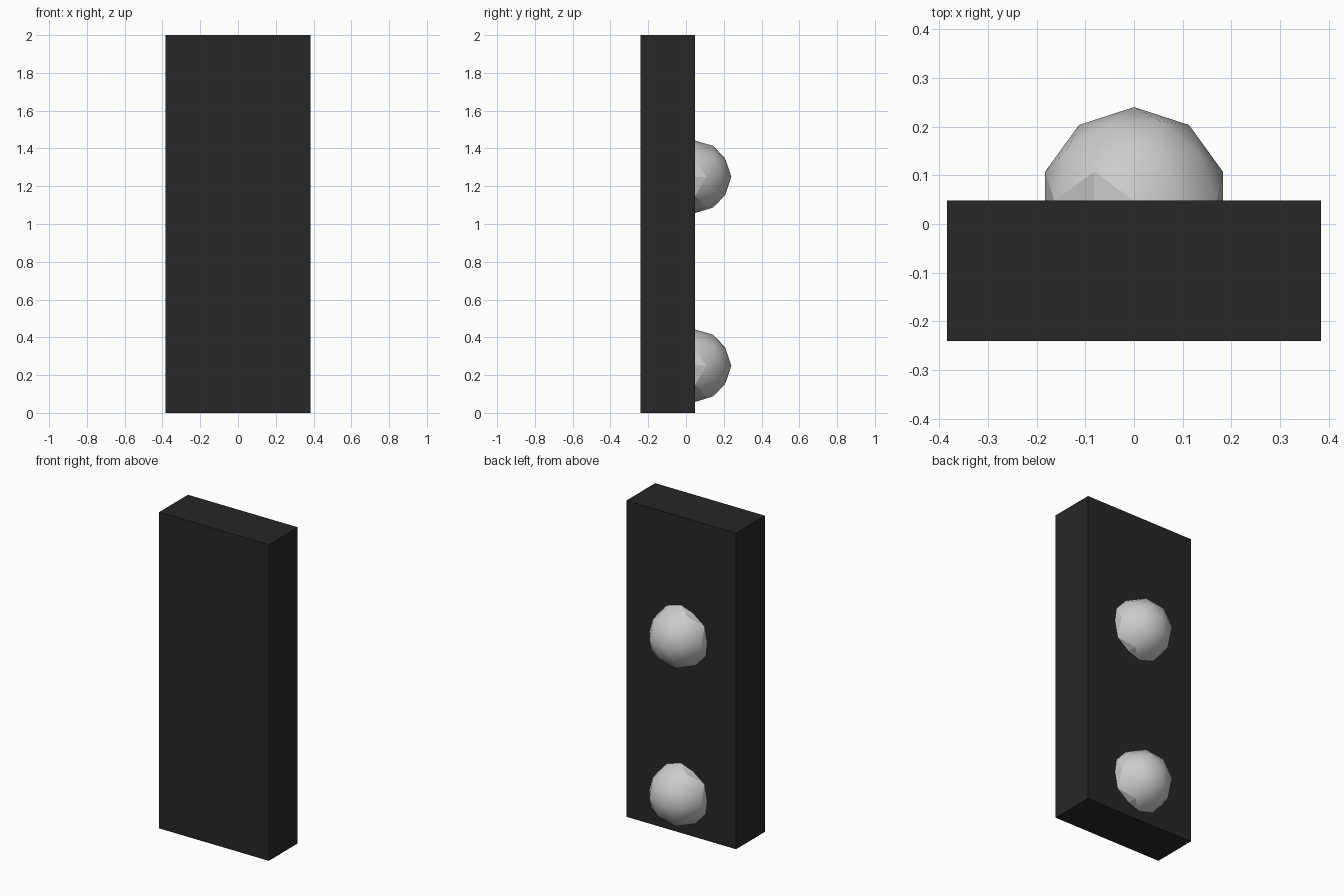
import bpy

if "Cube" in bpy.data.objects:
    bpy.data.objects.remove(bpy.data.objects["Cube"])

WIDTH, DEPTH, HEIGHT = 0.768, 0.288, 2.0
RADIUS = 0.192
BACK_Y = 0.048          # rear face of the slab, where the domes sit

dark = bpy.data.materials.new("dark")
dark.diffuse_color = (0.02, 0.02, 0.02, 1)
dark.use_nodes = True
dark.node_tree.nodes["Principled BSDF"].inputs["Base Color"].default_value = dark.diffuse_color

# Upright slab
bpy.ops.mesh.primitive_cube_add(size=1, location=(0, BACK_Y - DEPTH / 2, HEIGHT / 2))
slab = bpy.context.object
slab.name = "slab"
slab.scale = (WIDTH, DEPTH, HEIGHT)
bpy.ops.object.transform_apply(location=False, rotation=False, scale=True)
slab.data.materials.append(dark)


def add_knob(name, z):
    """Low-poly ball half sunk into the back; only its fully exposed faces are smooth."""
    bpy.ops.mesh.primitive_ico_sphere_add(subdivisions=2, radius=RADIUS,
                                          location=(0, BACK_Y, z))
    knob = bpy.context.object
    knob.name = name
    mesh = knob.data
    for face in mesh.polygons:
        face.use_smooth = all(mesh.vertices[i].co.y > -0.001 for i in face.vertices)


# Two knobs on the back
for name, z in (("lower_knob", 0.25), ("upper_knob", 1.25)):
    add_knob(name, z)
